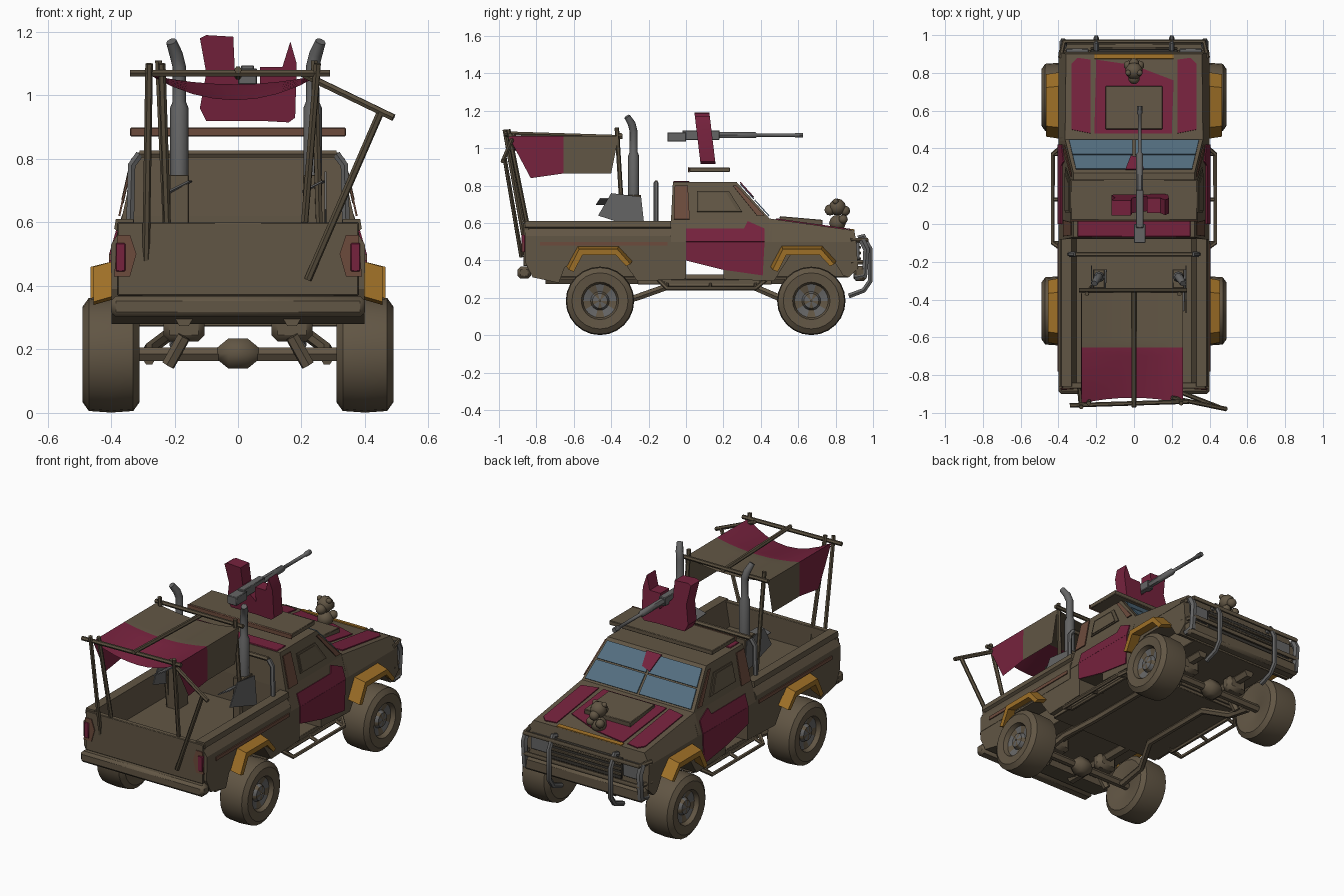
import bpy, bmesh, math
from mathutils import Vector, Matrix

if "Cube" in bpy.data.objects:
    bpy.data.objects.remove(bpy.data.objects["Cube"], do_unlink=True)

def material(name, *rgb):
    m = bpy.data.materials.new(name)
    m.use_nodes = True
    m.diffuse_color = (*rgb, 1)
    m.node_tree.nodes["Principled BSDF"].inputs["Base Color"].default_value = (*rgb, 1)
    return m

BROWN, RED = material("drab brown paint", .12, .092, .058), material("crimson paint", .18, .016, .047)
ORANGE, GLASS = material("orange paint", .34, .16, .02), material("blue glass", .09, .16, .22)
STEEL, RUST = material("grey steel", .13, .13, .13), material("rust brown", .15, .07, .045)
WOOD, DARK = material("dark wood", .1, .078, .048), material("dark grille", .04, .036, .03)
SIDES = (("left", 1), ("right", -1))

def add(name, data, mats, angle):
    ob = bpy.data.objects.new(name, data)
    bpy.context.collection.objects.link(ob)
    for m in mats:
        data.materials.append(m)
    bpy.ops.object.select_all(action='DESELECT')
    ob.select_set(True)
    bpy.context.view_layer.objects.active = ob
    if ob.type == 'CURVE':
        bpy.ops.object.convert(target='MESH')
    bpy.ops.object.shade_smooth_by_angle(angle=math.radians(angle))
    return ob

def finish(name, bm, *mats, angle=35):
    bmesh.ops.recalc_face_normals(bm, faces=bm.faces)
    me = bpy.data.meshes.new(name)
    bm.to_mesh(me)
    bm.free()
    return add(name, me, mats, angle)

def box(name, at, size, mat, tilt=0, bevel=.003):
    bm = bmesh.new()
    bmesh.ops.create_cube(bm, size=1, matrix=Matrix.Diagonal((*size, 1)))
    ob = finish(name, bm, mat)
    ob.location, ob.rotation_euler.x = at, math.radians(tilt)
    ob.modifiers.new("bevel", 'BEVEL').width = bevel

def bridge(name, ring_a, ring_b, mat):
    bm = bmesh.new()
    a, b = ([bm.verts.new(p) for p in ring] for ring in (ring_a, ring_b))
    for ring in (a, b):
        bm.faces.new(ring)
    for i in range(len(a)):
        bm.faces.new((a[i - 1], a[i], b[i], b[i - 1]))
    finish(name, bm, mat, angle=25)

def slab(name, outline, mat):
    bridge(name, [(w, y, z) for y, z, w in outline], [(-w, y, z) for y, z, w in outline], mat)

def plate(name, pts, mat):
    p = [Vector(q) for q in pts]
    n = (p[1] - p[0]).cross(p[2] - p[0]).normalized() * .003
    bridge(name, [q - n for q in p], [q + n for q in p], mat)

def flank_patch(name, outline, mat, lift=.003):
    for side, s in SIDES:
        plate(f"{side}_{name}", [(s * (.4 + lift - .29 * min(max(z - .5, 0), .12) - .225 * max(z - .62, 0)), y, z)
                                 for y, z in outline], mat)

def tube(name, pts, r, mat, sides=1):
    cu = bpy.data.curves.new(name, 'CURVE')
    cu.dimensions, cu.bevel_depth, cu.bevel_resolution, cu.use_fill_caps = '3D', r, sides, True
    sp = cu.splines.new('POLY')
    sp.points.add(len(pts) - 1)
    for p, q in zip(sp.points, pts):
        p.co = (*q[:3], 1)
        p.radius = q[3] if len(q) > 3 else 1
    add(name, cu, [mat], 50)

def tube_pair(name, pts, r, mat):
    for side, s in SIDES:
        tube(f"{side}_{name}", [(s * x, y, z) for x, y, z in pts], r, mat)

# Hull with wheel arches and the open notch under the doors, cab and hood
hull = [(-.86, .39), (-.86, .46), (-.08, .46), (-.08, .5), (.91, .5), (.92, .36), (.87, .31), (.84, .32), (.77, .43),
        (.56, .43), (.47, .29), (.2, .3), (.2, .35), (0, .4), (0, .3), (-.26, .29), (-.36, .43), (-.57, .43),
        (-.65, .36), (-.68, .28), (-.82, .31)]
slab("hull", [(y, z, .398) for y, z in hull], BROWN)
for end, y in (("rear", -.46), ("front", .66)):
    box(f"{end}_wheel_well", (0, y, .38), (.57, .42, .14), BROWN)
box("floor_pan", (0, .1, .285), (.74, .72, .025), BROWN)
slab("cab_waist", [(-.08, .5, .4), (.46, .5, .4), (.46, .62, .365), (-.08, .62, .365)], BROWN)
slab("cab_top", [(-.08, .62, .365), (.45, .62, .365), (.27, .82, .32), (-.07, .82, .32)], BROWN)
slab("hood", [(.44, .5, .4), (.91, .5, .4), (.9, .56, .36), (.44, .625, .365)], BROWN)

# Bed walls, lamps and arch flares on each side
wall = [(.4, .44), (.4, .53), (.375, .57), (.39, .58), (.385, .61), (.33, .61), (.325, .58), (.3, .44)]
arch = [(-.18, .37), (-.12, .48), (.1, .48), (.175, .4), (.15, .39), (.09, .45), (-.1, .45), (-.15, .36)]
for side, s in SIDES:
    bridge(f"{side}_bed_wall", [(s * x, -.86, z) for x, z in wall], [(s * x, -.08, z) for x, z in wall], BROWN)
    box(f"{side}_tail_lamp", (s * .37, -.87, .49), (.03, .02, .09), RED)
    plate(f"{side}_tail_rust", [(s * x, -.872, z) for x, z in ((.39, .43), (.34, .43), (.32, .5), (.34, .56), (.38, .56))], RUST)
    box(f"{side}_headlamp", (s * .3, .918, .45), (.12, .02, .09), STEEL)
    for end, c, out in (("rear", -.46, .455), ("front", .63, .465)):
        bridge(f"{side}_{end}_flare", [(s * .385, c + y, z) for y, z in arch],
               [(s * out, c + y * .93, z - .02) for y, z in arch], ORANGE)
box("tailgate", (0, -.855, .485), (.76, .03, .23), BROWN)
box("rear_bumper", (0, -.865, .335), (.8, .07, .065), BROWN, bevel=.015)

# Flank paint, rust and window shutters
flank_patch("door_paint", [(0, .4), (0, .5), (.42, .5), (.41, .32), (.2, .35)], RED)
flank_patch("door_upper_paint", [(0, .5), (0, .57), (.31, .57), (.33, .61), (.42, .57), (.42, .5)], RED)
flank_patch("pillar_rust", [(-.065, .62), (-.06, .8), (.01, .8), (.02, .62)], RUST, .009)
flank_patch("screen_pillar_rust", [(.25, .8), (.27, .8), (.42, .64), (.38, .64)], RUST, .009)
flank_patch("bed_rust", [(-.78, .48), (-.78, .5), (-.1, .5), (-.1, .48)], RUST)
flank_patch("window_frame", [(.06, .66), (.06, .77), (.23, .77), (.3, .66)], WOOD, .007)
flank_patch("window_shutter", [(.07, .67), (.07, .76), (.215, .76), (.27, .67)], BROWN, .011)

# Windscreen panes on the sloped front of the cab
def screen(u, t, lift=0):
    return (u * (.365 - .045 * t), .456 - .18 * t + lift, .625 + .2 * t + lift)
for side, s in SIDES:
    for row, t0, t1 in (("lower", .06, .49), ("upper", .52, .92)):
        plate(f"{side}_{row}_pane", [screen(s * u, t) for u, t in ((.02, t0), (.95, t0), (.95, t1), (.02, t1))], GLASS)
plate("screen_paint", [screen(u, t, .004) for u, t in ((-.05, .55), (.12, .62), (.16, .95), (-.14, .95))], RED)

# Hood paint, scoop and figurehead
def hood_paint(name, outline, mat, s=1):
    plate(name, [(s * x, y, .628 - .141 * (y - .44)) for x, y in outline], mat)
for side, s in SIDES:
    hood_paint(f"{side}_hood_stripe", [(.23, .48), (.33, .5), (.33, .85), (.3, .88), (.23, .87)], RED, s)
hood_paint("hood_centre_paint", [(-.21, .48), (.2, .48), (.21, .76), (0, .84), (-.2, .87)], RED)
hood_paint("hood_front_stripe", [(-.21, .875), (.21, .875), (.21, .9), (-.21, .9)], ORANGE)
box("hood_scoop", (0, .615, .612), (.3, .23, .03), BROWN, tilt=-5)
bm = bmesh.new()
for x, y, z, r in ((0, .81, .6, .045), (0, .81, .685, .046), (0, .85, .665, .028), (.03, .8, .715, .016),
                   (-.03, .8, .715, .016), (.03, .84, .62, .025), (-.03, .84, .62, .025), (0, .77, .67, .03)):
    bmesh.ops.create_icosphere(bm, subdivisions=2, radius=r, matrix=Matrix.Translation((x, y, z)))
finish("figurehead", bm, BROWN, angle=60)

# Grille, bumper and bull bar
box("grille", (0, .917, .44), (.46, .02, .12), DARK)
for z in (.41, .44, .47):
    box("grille_bar", (0, .93, z), (.46, .012, .014), BROWN)
box("front_bumper", (0, .93, .33), (.78, .07, .08), BROWN, bevel=.015)
for z in (.39, .51):
    tube("bull_rail", [(-.39, .88, z), (-.37, .967, z), (.37, .967, z), (.39, .88, z)], .013, BROWN)
tube_pair("bull_post", [(.2, y, z) for y, z in ((.87, .21), (.95, .24), (.985, .29), (.985, .46), (.95, .53), (.92, .52))], .015, STEEL)
tube_pair("bull_end", [(.375, .9, .31), (.375, .955, .32), (.375, .965, .46), (.375, .94, .51)], .02, STEEL)

# Wheels with worn patchy hubs, axles and springs
TYRE = ((-.06, .004), (-.085, .1), (-.09, .15), (-.07, .178), (0, .183), (.07, .178), (.09, .15), (.085, .1),
        (.06, .09), (.05, .05), (.07, .04), (.075, .004))
for end, y in (("rear", -.46), ("front", .67)):
    tube(f"{end}_axle", [(-.34, y, .185), (.34, y, .185)], .024, BROWN)
    tube(f"{end}_differential", [(x, y, .187, r) for x, r in ((-.065, .4), (-.03, 1), (.03, 1), (.065, .4))], .055, BROWN)
    tube_pair(f"{end}_damper", [(.22, y - .04, .15), (.17, y - .05, .24)], .022, BROWN)
    for side, s in SIDES:
        box(f"{side}_{end}_spring", (s * .17, y, .27), (.13, .07, .09), BROWN, bevel=.02)
        bm = bmesh.new()
        rim = [bm.verts.new((s * (.4 + x), y, .184 + r)) for x, r in TYRE]
        edges = [bm.edges.new(pair) for pair in zip(rim, rim[1:])]
        bmesh.ops.spin(bm, geom=rim + edges, cent=(0, y, .184), axis=(1, 0, 0), angle=math.tau, steps=24)
        bmesh.ops.remove_doubles(bm, verts=bm.verts, dist=.0005)
        for f in bm.faces:
            c = f.calc_center_median() - Vector((0, y, .184))
            f.material_index = int(c.yz.length < .092 and s * c.x > .4 and math.sin(5 * math.atan2(c.z, c.y)) > -.3)
        finish(f"{side}_{end}_wheel", bm, BROWN, STEEL)

# Frame rails, link arms and side steps
tube_pair("frame_rail", [(.17, -.75, .3), (.17, .8, .3)], .03, BROWN)
tube_pair("link_arm", [(.28, -.44, .17), (.28, -.27, .2), (.2, -.1, .26), (.2, .36, .26), (.28, .5, .2), (.28, .66, .17)], .02, BROWN)
for x, z in ((.37, .265), (.43, .25)):
    tube_pair("step_rail", [(.36, -.15, .3), (x, -.1, z), (x, .37, z), (.36, .43, .3)], .012, BROWN)
for y in (-.1, .13, .37):
    tube_pair("step_rung", [(.34, y, .28), (.43, y, .25)], .01, BROWN)

# Roof platform, roof paint and roll hoop
box("roof_platform", (0, .127, .885), (.67, .215, .026), BROWN)
box("platform_edge", (0, .016, .885), (.68, .008, .028), RUST)
box("roof_rear_paint", (0, -.025, .822), (.6, .085, .008), RED)
tube_pair("roll_post", [(.34, -.16, .59), (.335, -.16, .78), (.31, -.16, .815)], .014, STEEL)
tube("roll_crossbar", [(-.31, -.16, .815), (.31, -.16, .815)], .013, BROWN)

# Gun and its shields
box("gun_receiver", (.03, .08, 1.07), (.04, .2, .05), STEEL)
box("ammunition_box", (.03, -.05, 1.06), (.06, .1, .05), STEEL)
tube("gun_barrel", [(.03, y, 1.07, r) for y, r in ((.16, 1.7), (.37, 1.7), (.38, .9), (.58, .9), (.585, 1.3), (.625, 1.3))], .011, STEEL)
SHIELDS = {"right": [(-.12, 1.18), (-.1, 1.19), (-.015, 1.185), (-.01, 1.08), (.07, 1), (.07, .92), (-.1, .92), (-.12, .96), (-.1, 1.07)],
           "left": [(.07, 1.09), (.14, 1.09), (.165, 1.17), (.185, 1.1), (.18, .93), (.16, .915), (.07, .92)]}
for side, outline in SHIELDS.items():
    bridge(f"{side}_shield", *[[(x, y + (1.19 - z) * .12, z) for x, z in outline] for y in (.045, .125)], RED)

# Exhaust stacks with machinery below
for side, s, x in (("left", 1, .235), ("right", -1, -.185)):
    tube(f"{side}_stack", [(x + s * dx, y, z, r) for dx, y, z, r in (
        (0, -.28, .74, 1.4), (0, -.28, .96, 1.4), (0, -.28, .98, 1), (0, -.28, 1.09, 1), (.01, -.29, 1.13, 1), (.025, -.315, 1.17, .8))], .021, STEEL, 2)
    box(f"{side}_engine_block", (x, -.29, .6), (.06, .1, .3), BROWN)
    plate(f"{side}_engine_top", [(x - .03, -.48, .7), (x + .03, -.46, .73), (x + .04, -.24, .73), (x - .03, -.24, .69)], STEEL)
    plate(f"{side}_engine_side", [(x + s * .04, y, z) for y, z in ((-.47, .64), (-.4, .76), (-.24, .74), (-.22, .56))], STEEL)

# Canopy poles, then the sagging cloth with hanging sides
for a, b in (((-.29, -.86, .48), (-.28, -.97, 1.1)), ((-.22, -.84, .5), (-.24, -.95, 1.1)), ((.21, -.85, .6), (.25, -.95, 1.1)),
             ((.22, -.88, .42), (.45, -.97, .95)), ((.2, -.92, 1.07), (.49, -.98, .93)), ((-.34, -.96, 1.07), (.29, -.94, 1.07)),
             ((-.29, -.35, 1.07), (.28, -.35, 1.07)), ((0, -.97, 1.08), (0, -.34, 1.06)),
             ((-.22, -.33, .46), (-.25, -.37, 1.11)), ((.26, -.33, .46), (.24, -.37, 1.11))):
    tube("canopy_pole", [a, b], .012, WOOD)
bm = bmesh.new()
bmesh.ops.create_grid(bm, x_segments=12, y_segments=12, size=1)
for f in bm.faces:
    f.material_index = int(f.calc_center_median().y < 0)
for v in bm.verts:
    u, t = v.co.xy
    top, hang, back = max(-.67, min(.67, u)) / .67, max(0, abs(u) - .67) / .33, max(0, -t)
    sag = 1 - top * top
    v.co = (top * .27 - .01, -.655 + t * .295 + hang * (.12 * back - .04 * max(0, t)) + .03 * back * sag,
            1.065 - sag * (.03 + .05 * back) - (.2 + .025 * back) * hang)
finish("canopy_cloth", bm, BROWN, RED, angle=60)
